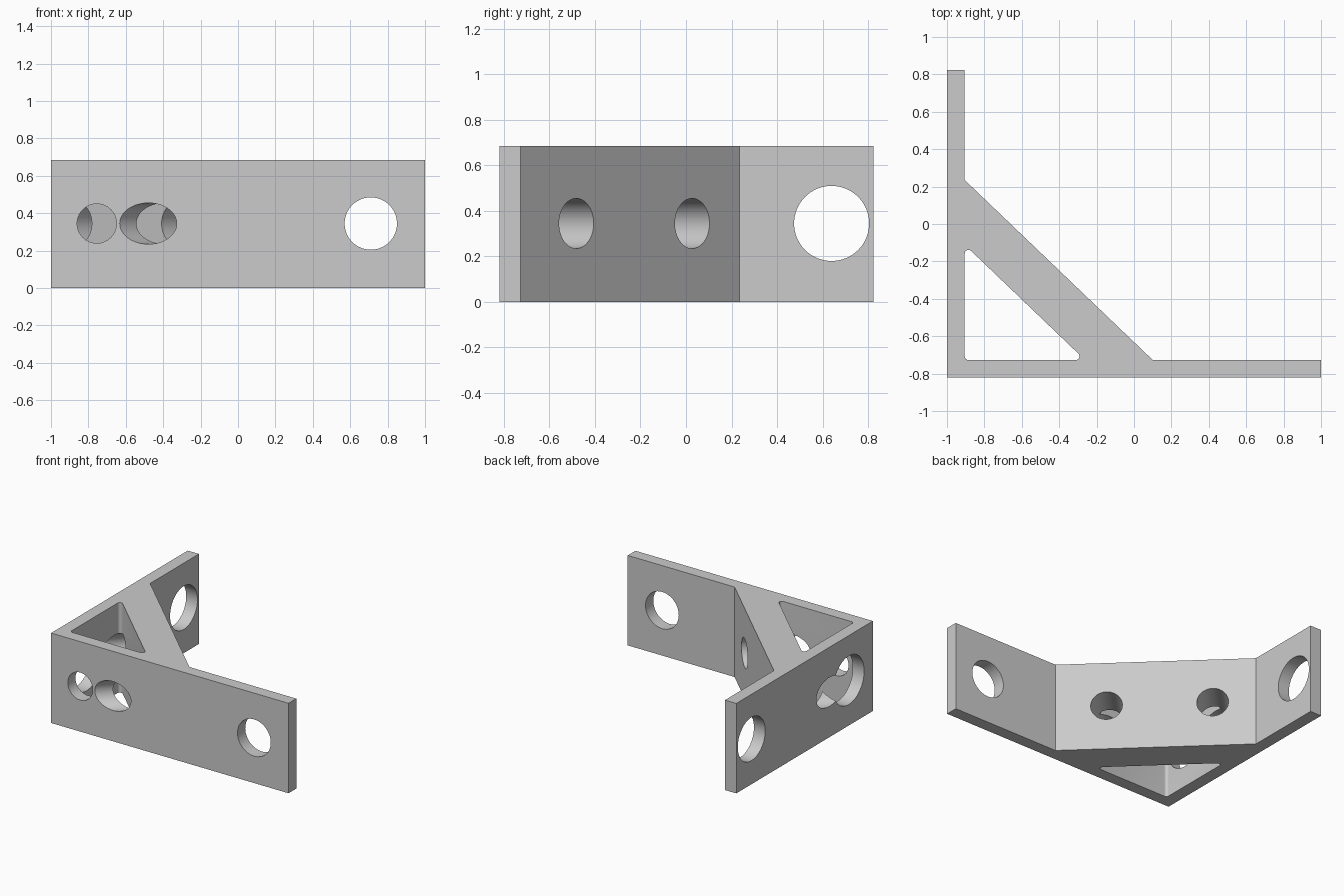
import bpy, bmesh
from math import cos, sin, radians
from mathutils import Vector

cube = bpy.data.objects.get("Cube")
if cube:
    bpy.data.objects.remove(cube, do_unlink=True)

HEIGHT = 0.685
MID = 0.345      # height of all the hole centres

grey = bpy.data.materials.new("plain grey")
grey.use_nodes = True
grey.diffuse_color = (0.6, 0.6, 0.6, 1)
grey.node_tree.nodes["Principled BSDF"].inputs["Base Color"].default_value = (0.6, 0.6, 0.6, 1)


def prism(name, outline, z0, z1):
    """Extrude a flat outline upward."""
    bm = bmesh.new()
    face = bm.faces.new([bm.verts.new((x, y, z0)) for x, y in outline])
    top = bmesh.ops.extrude_face_region(bm, geom=[face])["geom"]
    bmesh.ops.translate(bm, vec=(0, 0, z1 - z0),
                        verts=[v for v in top if isinstance(v, bmesh.types.BMVert)])
    bmesh.ops.recalc_face_normals(bm, faces=bm.faces)
    mesh = bpy.data.meshes.new(name)
    bm.to_mesh(mesh)
    bm.free()
    obj = bpy.data.objects.new(name, mesh)
    bpy.context.collection.objects.link(obj)
    mesh.materials.append(grey)
    return obj


def drill(name, radius, start, end):
    """Round cutter between two points on the plan."""
    a, b = Vector((*start, MID)), Vector((*end, MID))
    axis = b - a
    bpy.ops.mesh.primitive_cylinder_add(vertices=64, radius=radius, depth=axis.length,
                                        location=(a + b) / 2)
    obj = bpy.context.object
    obj.name = name
    obj.rotation_mode = 'QUATERNION'
    obj.rotation_quaternion = axis.to_track_quat('Z', 'Y')
    obj.data.materials.append(grey)
    return obj


# Two thin walls joined by a thick diagonal brace
bracket = prism("corner_bracket", [
    (-1, -0.82), (1, -0.82), (1, -0.727), (0.1, -0.727),
    (-0.905, 0.235), (-0.905, 0.823), (-1, 0.823)], 0, HEIGHT)

# Triangular opening with rounded corners
R = 0.02
corners = [(-0.885, -0.707, 180, 270), (-0.312, -0.707, 270, 406), (-0.885, -0.158, 46, 180)]
pocket = []
for cx, cy, a0, a1 in corners:
    for i in range(9):
        a = radians(a0 + (a1 - a0) * i / 8)
        pocket.append((cx + R * cos(a), cy + R * sin(a)))
cutters = [prism("pocket_cutter", pocket, -0.1, HEIGHT + 0.1)]

# Straight holes in the front wall and the side wall
for x, r in ((0.71, 0.14), (-0.755, 0.105)):
    cutters.append(drill("front_hole_cutter", r, (x, -0.9), (x, -0.65)))
for y, r in ((0.64, 0.165), (-0.53, 0.185)):
    cutters.append(drill("side_hole_cutter", r, (-1.1, y), (-0.83, y)))

# Slanted holes that run square through the brace and out of the walls
normal = Vector((0.692, 0.722))
for point in ((-0.688, 0.027), (-0.157, -0.483)):
    p = Vector(point)
    cutters.append(drill("brace_hole_cutter", 0.11, p + normal * 0.15, p - normal * 0.75))

# Cut every opening
bpy.context.view_layer.objects.active = bracket
for cutter in cutters:
    mod = bracket.modifiers.new("cut", 'BOOLEAN')
    mod.operation = 'DIFFERENCE'
    mod.solver = 'EXACT'
    mod.object = cutter
    bpy.ops.object.modifier_apply(modifier=mod.name)
    bpy.data.objects.remove(cutter, do_unlink=True)

bpy.ops.object.select_all(action='DESELECT')
bracket.select_set(True)
bpy.context.view_layer.objects.active = bracket
bpy.ops.object.shade_smooth_by_angle(angle=radians(30))
